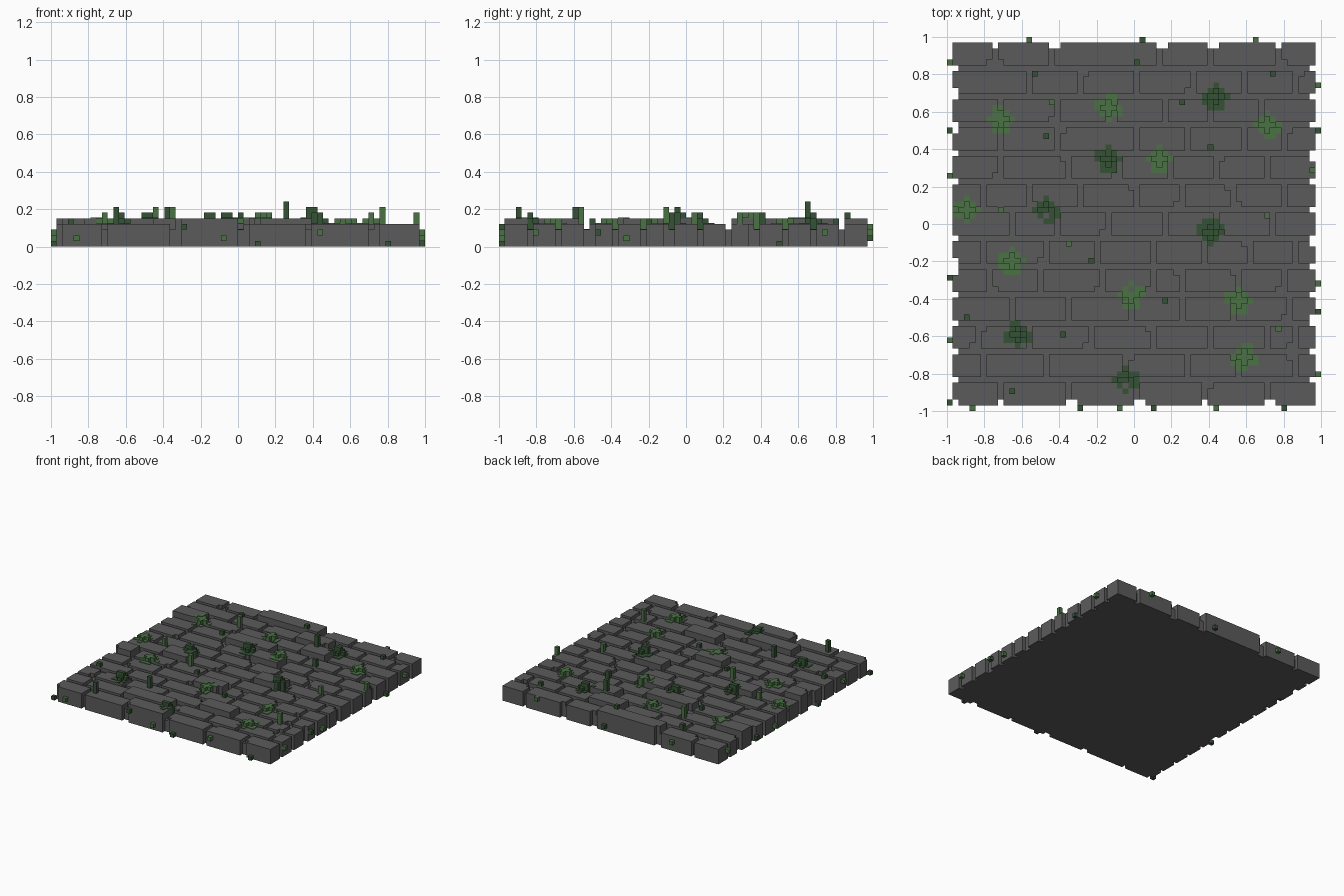
import bpy, bmesh, random

if "Cube" in bpy.data.objects:
    bpy.data.objects.remove(bpy.data.objects["Cube"])

random.seed(7)
V = 2 / 66          # size of one block
N = 64              # floor width in blocks
HALF = N / 2


def material(name, col):
    m = bpy.data.materials.new(name)
    m.diffuse_color = (*col, 1)
    m.use_nodes = True
    m.node_tree.nodes["Principled BSDF"].inputs["Base Color"].default_value = m.diffuse_color
    return m


stone = material("stone grey", (0.105, 0.105, 0.105))
light_moss = material("light moss green", (0.07, 0.17, 0.06))
dark_moss = material("dark moss green", (0.035, 0.085, 0.035))


def prism(bm, pts, z0, z1):
    """Extrude a counter-clockwise footprint given in block units."""
    lo = [bm.verts.new(((x - HALF) * V, (y - HALF) * V, z0 * V)) for x, y in pts]
    hi = [bm.verts.new(((x - HALF) * V, (y - HALF) * V, z1 * V)) for x, y in pts]
    bm.faces.new(lo[::-1])
    bm.faces.new(hi)
    for k in range(len(pts)):
        n = (k + 1) % len(pts)
        bm.faces.new((lo[k], lo[n], hi[n], hi[k]))


def rect(x0, y0, x1, y1):
    return [(x0, y0), (x1, y0), (x1, y1), (x0, y1)]


def finish(bm, name, mat):
    me = bpy.data.meshes.new(name)
    bm.to_mesh(me)
    bm.free()
    me.materials.append(mat)
    ob = bpy.data.objects.new(name, me)
    bpy.context.collection.objects.link(ob)


# Mortar bed, one block inside the brick edge
bm = bmesh.new()
prism(bm, rect(1, 1, N - 1, N - 1), 0, 3)
finish(bm, "mortar_bed", stone)

# Joint positions along each brick course, back to front
joints = [
    (7, 17, 36, 45, 57), (13, 22, 32, 42, 51, 60), (8, 18, 28, 37, 45, 54),
    (8, 18, 32, 41, 51, 58), (8, 20, 29, 38, 46, 55), (5, 13, 22, 32, 40, 49, 58),
    (10, 18, 27, 37, 46, 56), (5, 16, 25, 35, 44, 52, 60), (6, 15, 26, 35, 40, 50, 58),
    (10, 20, 31, 40, 49, 59), (4, 13, 24, 35, 45, 55, 60), (5, 16, 30, 41, 50, 60),
    (8, 20, 32, 44, 55)]
raised = {(0, 2), (2, 0), (2, 4), (3, 2), (4, 3), (6, 1), (6, 4), (7, 0),
          (8, 3), (10, 4), (11, 2), (12, 2), (1, 3)}
height = {}         # top of each block column, used to seat the moss

bm = bmesh.new()
for r, cuts in enumerate(joints):
    y0 = 60 - 5 * r
    y1 = y0 + 4
    starts = [0] + [c + 1 for c in cuts]
    ends = list(cuts) + [N]
    for k, (x0, x1) in enumerate(zip(starts, ends)):
        top = 5 if (r, k) in raised else 4
        for i in range(x0, x1):
            for j in range(y0, y1):
                height[i, j] = top
        pts = rect(x0, y0, x1, y1)
        # Chipped corner on about half the bricks
        if random.random() < 0.5:
            c = random.choice((0, 1, 1, 2, 3))
            cx, cy = pts[c]
            dx = 1 if cx == x0 else -1
            dy = 1 if cy == y0 else -1
            chip = [(cx, cy + dy), (cx + dx, cy + dy), (cx + dx, cy)]
            pts[c:c + 1] = chip if c % 2 == 0 else chip[::-1]
            height[min(cx, cx + dx), min(cy, cy + dy)] = 3
        prism(bm, pts, 0, top)
finish(bm, "bricks", stone)


def cell(p):
    return round((p + HALF * V) / V - 0.5)


def column(bm, i, j, rise=None, top=None):
    h = height.get((i, j), 3)
    prism(bm, rect(i, j, i + 1, j + 1), h, top or h + rise)


# Moss clumps: stained patch with a raised cross in the middle
def clump(bm, x, y, peak):
    ci, cj = cell(x), cell(y)
    base = height.get((ci, cj), 3)
    for a in range(-2, 3):
        for b in range(-2, 3):
            d = abs(a) + abs(b)
            if d <= 1:
                column(bm, ci + a, cj + b, top=max(base, 4) + (peak if d == 0 or a == -1 else 1))
            elif d == 2 or (d == 3 and random.random() < 0.45):
                column(bm, ci + a, cj + b, 0.15)


light_clumps = [(-.72, .55), (-.14, .61), (.71, .53), (.13, .36), (-.88, .07),
                (-.66, -.2), (-.03, -.38), (.55, -.4), (.59, -.7)]
dark_clumps = [(.44, .69), (-.15, .36), (-.47, .07), (.41, -.06), (-.62, -.59), (-.04, -.82)]
bm = bmesh.new()
for x, y in light_clumps:
    clump(bm, x, y, 1)
finish(bm, "light_moss_clumps", light_moss)
bm = bmesh.new()
for x, y in dark_clumps:
    clump(bm, x, y, 2)
finish(bm, "dark_moss_clumps", dark_moss)

# Single sprouts: x, y, top level in blocks
dark_sprouts = [(.01, .87, 5), (-.53, .81, 5), (.74, .81, 5), (.25, .65, 8), (-.47, .47, 5),
                (.41, .41, 6), (-.23, -.2, 5), (.16, -.4, 5), (-.9, -.5, 5),
                (-.38, -.59, 7), (-.65, -.89, 7)]
light_sprouts = [(-.44, .65, 7), (.7, .05, 6), (-.35, -.1, 7), (.77, -.56, 7),
                 (-.71, .08, 6), (.95, .29, 6)]
for name, mat, sprouts in (("dark_sprouts", dark_moss, dark_sprouts),
                           ("light_sprouts", light_moss, light_sprouts)):
    bm = bmesh.new()
    for x, y, top in sprouts:
        i, j = cell(x), cell(y)
        column(bm, i, j, top=max(top, height.get((i, j), 3) + 1))
    finish(bm, name, mat)

# Moss blocks on the four sides: position along the side, level in blocks
sides = {
    "front": [(-.87, 1), (-.29, 3), (-.08, 1), (.1, 0), (.44, 2), (.8, 0)],
    "back": [(-.56, 2), (.04, 1), (.65, 3)],
    "left": [(.87, 2), (.5, 1), (.26, 1), (-.28, 0), (-.61, 2), (-.97, 0)],
    "right": [(.74, 2), (.5, 0), (-.32, 1), (-.46, 2), (-.8, 2)]}
for name, mat, pick in (("light_side_moss", light_moss, 0), ("dark_side_moss", dark_moss, 1)):
    bm = bmesh.new()
    for side, spots in sides.items():
        for n, (p, z) in enumerate(spots):
            if n % 2 != pick:
                continue
            c = max(cell(p), 0)
            i, j = {"front": (c, -1), "back": (c, N), "left": (-1, c), "right": (N, c)}[side]
            prism(bm, rect(i, j, i + 1, j + 1), z, z + 1)
    finish(bm, name, mat)
